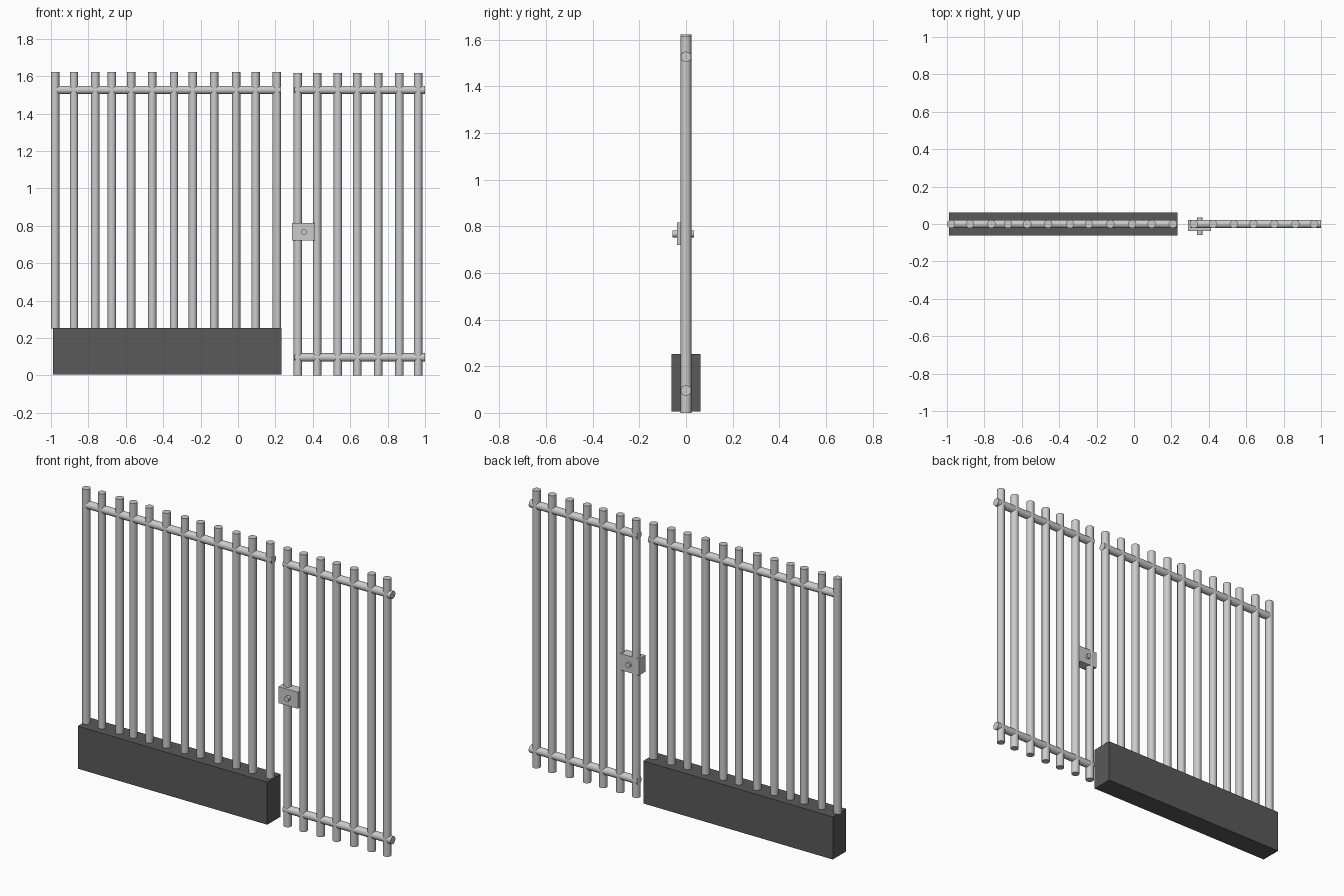
import bpy
from math import pi, radians

if "Cube" in bpy.data.objects:
    bpy.data.objects.remove(bpy.data.objects["Cube"])

R = 0.0225  # shared tube radius


def cylinder(name, loc, r, length, rot=(0, 0, 0), sides=16):
    bpy.ops.mesh.primitive_cylinder_add(vertices=sides, radius=r, depth=length,
                                        location=loc, rotation=rot)
    ob = bpy.context.object
    ob.name = name
    bpy.ops.object.shade_smooth_by_angle(angle=radians(40))
    return ob


def bar(name, x, z0, z1):
    return cylinder(name, (x, 0, (z0 + z1) / 2), R, z1 - z0)


def rail(name, x0, x1, z):
    return cylinder(name, ((x0 + x1) / 2, 0, z), R, x1 - x0, (0, pi / 2, 0))


def box(name, lo, hi):
    bpy.ops.mesh.primitive_cube_add(size=1, location=[(a + b) / 2 for a, b in zip(lo, hi)])
    ob = bpy.context.object
    ob.name = name
    ob.scale = [b - a for a, b in zip(lo, hi)]
    return ob


# Fixed fence panel on its solid base
base = box("fence_base", (-0.99, -0.062, 0.005), (0.232, 0.062, 0.253))
dark = bpy.data.materials.new("dark_grey")
dark.diffuse_color = (0.1, 0.1, 0.1, 1)
dark.use_nodes = True
dark.node_tree.nodes["Principled BSDF"].inputs["Base Color"].default_value = dark.diffuse_color
base.data.materials.append(dark)

fence_x = [-0.978, -0.877, -0.763, -0.674, -0.571, -0.459,
           -0.342, -0.241, -0.127, -0.01, 0.094, 0.208]
for x in fence_x:
    bar("fence_bar", x, 0.25, 1.622)
rail("fence_top_rail", -0.972, 0.23, 1.526)

# Gate panel
gate_x = [0.32, 0.423, 0.534, 0.638, 0.75, 0.863, 0.963]
for x in gate_x:
    bar("gate_bar", x, 0, 1.616)
rail("gate_top_rail", 0.302, 0.999, 1.526)
rail("gate_bottom_rail", 0.302, 0.999, 0.096)

# Lock box with a knob through it
lock = box("lock_box", (0.288, -0.038, 0.72), (0.412, 0.021, 0.816))
knob = cylinder("lock_knob", (0.352, -0.012, 0.767), 0.015, 0.092, (pi / 2, 0, 0), 12)
